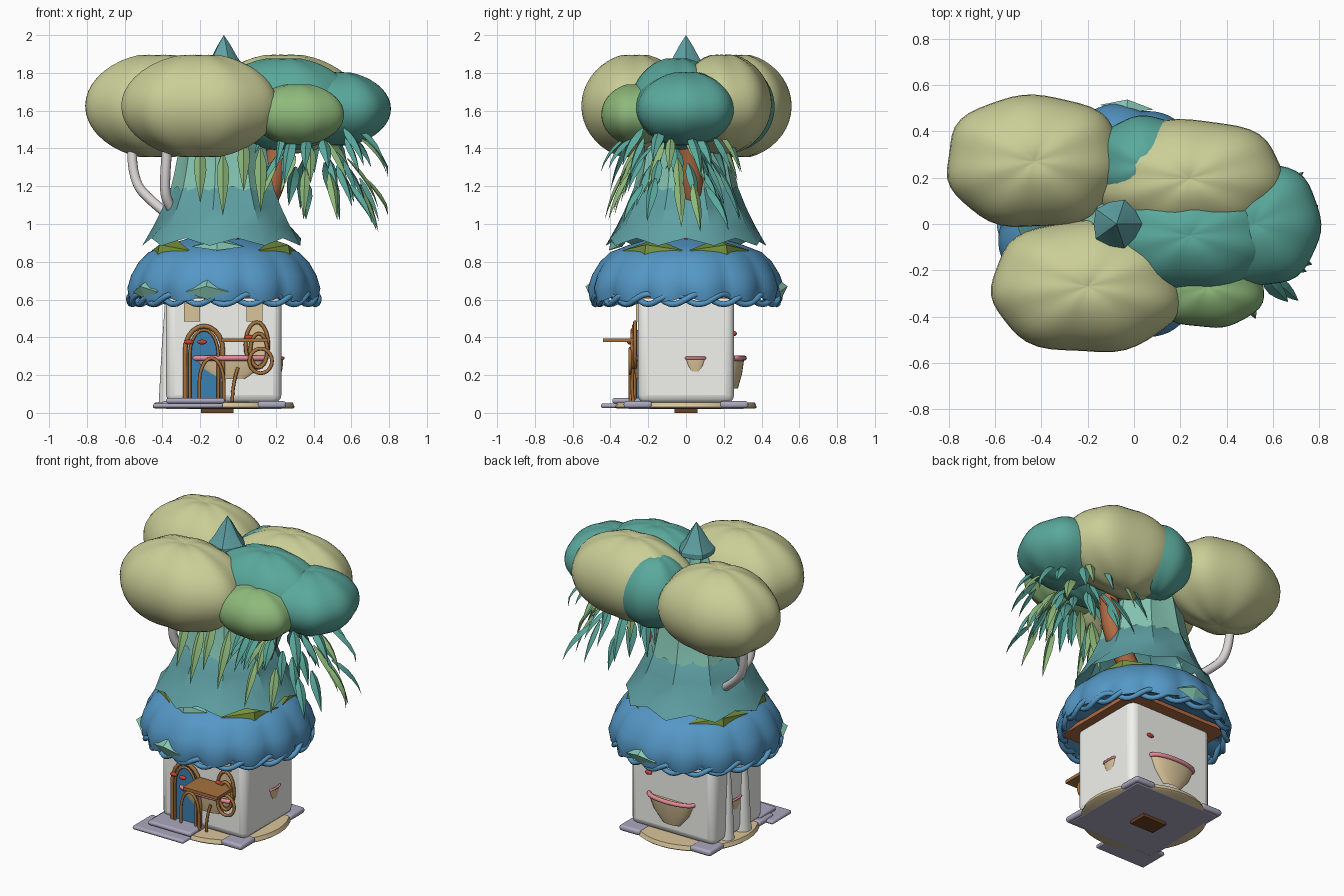
import bpy, math, random
from mathutils import Vector
from math import sin, cos, pi, radians

if "Cube" in bpy.data.objects:
    bpy.data.objects.remove(bpy.data.objects["Cube"])

random.seed(4)
CX = -0.075  # axis of the tower
HEX = dict(olive='C9CD95', teal='5AA79B', green='8DB87A', blue='5596C4', slate='5F9FA2', mint='84C4B0',
           bark='B06A45', wood='A5713F', door='3F7FB0', tan='D9C398', stone='A9A6BC', pink='E58A98',
           red='C8442F', moss='76903F', wall='F2F2EE', branch='DAD5D5', brown='6B4526')


def mat(name):
    m = bpy.data.materials.get(name)
    if not m:
        m = bpy.data.materials.new(name)
        c = [(int(HEX[name][i:i + 2], 16) / 255) ** 2.2 for i in (0, 2, 4)]
        m.diffuse_color = (*c, 1)
        m.use_nodes = True
        m.node_tree.nodes["Principled BSDF"].inputs["Base Color"].default_value = m.diffuse_color
    return m


def mesh(name, verts, faces, color, angle=40):
    me = bpy.data.meshes.new(name)
    me.from_pydata([tuple(v) for v in verts], [], faces)
    me.materials.append(mat(color))
    me.shade_smooth()
    me.set_sharp_from_angle(angle=radians(angle))
    ob = bpy.data.objects.new(name, me)
    bpy.context.collection.objects.link(ob)
    return ob


def lathe(name, prof, n, color, warp=None, angle=50, center=(CX, 0)):
    V, F = [], []
    for i, (r, z) in enumerate(prof):
        for k in range(n):
            a = 2 * pi * k / n
            rr, zz = warp(i, k, a, r, z) if warp else (r, z)
            V.append((center[0] + rr * cos(a), center[1] + rr * sin(a), zz))
    for i in range(len(prof) - 1):
        for k in range(n):
            j = (k + 1) % n
            F.append((i * n + k, i * n + j, i * n + n + j, i * n + n + k))
    return mesh(name, V, F, color, angle)


def box(name, x0, x1, y0, y1, z0, z1, color, bevel=0.0):
    V = [(x, y, z) for x in (x0, x1) for y in (y0, y1) for z in (z0, z1)]
    F = [(0, 1, 3, 2), (4, 6, 7, 5), (0, 4, 5, 1), (2, 3, 7, 6), (0, 2, 6, 4), (1, 5, 7, 3)]
    ob = mesh(name, V, F, color, 30)
    if bevel:
        b = ob.modifiers.new('bevel', 'BEVEL')
        b.width, b.segments = bevel, 3
    return ob


def tube(name, pts, r, color, closed=False, smooth=True):
    cu = bpy.data.curves.new(name, 'CURVE')
    cu.dimensions = '3D'
    cu.bevel_depth, cu.bevel_resolution, cu.use_fill_caps = r, 2, True
    sp = cu.splines.new('NURBS' if smooth else 'POLY')
    sp.points.add(len(pts) - 1)
    for p, q in zip(sp.points, pts):
        p.co = (*q, 1)
    sp.use_cyclic_u = closed
    if smooth:
        sp.use_endpoint_u, sp.order_u, sp.resolution_u = True, 3, 6
    cu.materials.append(mat(color))
    ob = bpy.data.objects.new(name, cu)
    bpy.context.collection.objects.link(ob)
    return ob


def blob(name, c, s, color, lobes=7, ph=0.0, amp=0.02):
    """Puffy foliage cushion, slightly squarish in plan, with soft lobes and dimpled poles."""
    n, m, V, F = 48, 22, [], []
    for i in range(m + 1):
        t = pi * i / m
        for k in range(n):
            a = 2 * pi * k / n
            sq = (abs(cos(a)) ** 2.3 + abs(sin(a)) ** 2.3) ** (-1 / 2.3)
            wave = cos(lobes * a + ph)
            rr = sin(t) ** 1.1 * sq * (1 + amp * (wave - 1) * sin(t) ** .5)
            z = cos(t) - 0.06 * math.copysign(math.exp(-(sin(t) / 0.15) ** 2), cos(t))
            z *= 1 + amp * wave * sin(t)
            V.append((c[0] + s[0] * rr * cos(a), c[1] + s[1] * rr * sin(a), c[2] + s[2] * z))
    for i in range(m):
        for k in range(n):
            j = (k + 1) % n
            F.append((i * n + k, i * n + n + k, i * n + n + j, i * n + j))
    return mesh(name, V, F, color, 80)


def leaf(name, start, ang, length, droop, width, color):
    """Folded blade that leaves outward and bends down."""
    d, side = Vector((cos(ang), sin(ang), 0)), Vector((-sin(ang), cos(ang), 0))
    V, F, p = [], [], Vector(start)
    for i, w in enumerate((0.25, 0.9, 1.0, 0.75, 0.4, 0.02)):
        e = droop + (1.4 - droop) * i / 5
        nrm = d * sin(e) + Vector((0, 0, cos(e)))
        hw = side * width * w / 2
        V += [p - hw - nrm * width * w * .2, p + nrm * width * w * .12, p + hw - nrm * width * w * .2]
        p = p + (d * cos(e) - Vector((0, 0, sin(e)))) * length / 5
    V = [(min(v.x, .795), v.y, v.z) for v in V]
    for i in range(5):
        b = i * 3
        F += [(b, b + 1, b + 4, b + 3), (b + 1, b + 2, b + 5, b + 4)]
    mesh(name, V, F, color, 20)


def flake(name, deg, half, r0, z0, r1, z1, color):
    """Diamond leaf lying on the roof."""
    P = lambda g, r, z: (CX + r * cos(radians(g)), r * sin(radians(g)), z)
    rm, zm = (r0 + r1) / 2 + .025, (z0 + z1) / 2 + .015
    V = [P(deg, r0, z0), P(deg - half, rm, zm - .03), P(deg, r1, z1), P(deg + half, rm, zm - .03), P(deg, rm + .02, zm)]
    mesh(name, V, [(0, 1, 4), (1, 2, 4), (2, 3, 4), (3, 0, 4)], color, 10)


# Base: stone slab, round tan plinth, underside patch, front steps
box('base_slab', CX - .31, CX + .31, -.31, .31, .02, .05, 'stone', .01)
lathe('plinth', [(0, .022), (.365, .022), (.375, .03), (.365, .055), (0, .06)], 40, 'tan')
for sx in (-1, 1):
    for sy in (-1, 1):
        x, y = CX + sx * .255, sy * .255
        box('corner_stone', x - .075, x + .075, y - .075, y + .075, .025, .062, 'stone', .015)
box('base_foot', CX - .12, CX + .05, -.06, .06, 0, .025, 'brown')
box('lower_step', -.45, -.08, -.45, -.25, .025, .05, 'stone', .012)
box('upper_step', -.38, -.07, -.39, -.22, .05, .078, 'stone', .012)

# House walls, side buttresses
box('house_wall', CX - .305, CX + .305, -.255, .255, .05, .64, 'wall', .045)
for y, r in ((-.06, .055), (.1, .045)):
    lathe('side_buttress', [(r, .05), (r * .7, .35), (r * .4, .58)], 14, 'wall', center=(-.365, y))

# Door with arched wooden frames
arch = lambda x, hw, z0, top, y: [(x - hw, y, z0)] + [
    (x + hw * cos(pi - pi * i / 10), y, top - .13 + .13 * sin(pi * i / 10)) for i in range(11)] + [(x + hw, y, z0)]
pts = arch(-.18, .085, .07, .44, -.262)
n = len(pts)
mesh('door', pts + [(x, y + .02, z) for x, y, z in pts],
     [tuple(range(n))] + [(i, (i + 1) % n, (i + 1) % n + n, i + n) for i in range(n)], 'door')
tube('door_frame_outer', arch(-.18, .1, .06, .46, -.275), .012, 'wood', smooth=False)
tube('door_frame_inner', arch(-.18, .075, .06, .44, -.285), .008, 'wood', smooth=False)
tube('low_arch', arch(-.14, .065, .06, .29, -.295), .009, 'wood', smooth=False)
tube('leaning_post', [(-.03, -.28, .06), (-.03, -.29, .15), (0, -.28, .24)], .009, 'wood')

# Round window with wooden rings, upper windows, awning board
ring = lambda x, z, rx, rz, y: [(x + rx * cos(2 * pi * i / 20), y, z + rz * sin(2 * pi * i / 20)) for i in range(20)]
mesh('window_pane', ring(.1, .36, .055, .11, -.262), [tuple(range(20))], 'tan')
for x, z, rx, rz, y in ((.1, .36, .06, .12, -.27), (.11, .33, .045, .09, -.285), (.12, .275, .06, .065, -.295)):
    tube('window_ring', ring(x, z, rx, rz, y), .01, 'wood', True, False)
for x in (-.24, .09):
    box('upper_window', x - .045, x + .04, -.265, -.25, .485, .58, 'tan')
box('awning_board', -.09, .16, -.44, -.27, .375, .395, 'wood')


# Flower boxes: half bowl with pink planting
def planter(center, deg, half, depth, z0, z1):
    V, F, m = [], [], 12
    c, s = cos(radians(deg)), sin(radians(deg))
    for w, z in ((.4, z0), (.8, (z0 + z1) / 2), (1, z1), (0, z1)):
        for k in range(m + 1):
            a = pi * k / m - pi / 2
            u, v = depth * w * cos(a), half * w * sin(a)
            V.append((center[0] + u * c - v * s, center[1] + u * s + v * c, z))
    for i in range(3):
        for k in range(m):
            b = i * (m + 1) + k
            F.append((b, b + 1, b + m + 2, b + m + 1))
    mesh('planter', V, F, 'tan')
    rim = V[2 * (m + 1):3 * (m + 1)]
    tube('planter_flowers', [(x, y, z + .005) for x, y, z in rim], min(.014, half * .15), 'pink', smooth=False)


planter((-.04, -.253), -90, .19, .03, .18, .285)
planter((CX, .253), 90, .16, .055, .13, .285)
planter((.228, .05), 0, .05, .012, .22, .285)
planter((-.378, .03), 180, .05, .012, .22, .285)
for x, y, z in ((-.26, -.29, .375), (-.19, -.3, .375), (.06, -.28, .4), (.09, .257, .42)):
    blob('red_berry', (x, y, z), (.025, .012, .013), 'red', 3, 0, 0)

# Scalloped blue roof, soffit and twisted rim
LOBES = 14


def scallop(i, k, a, r, z):
    f = max(0, 1 - abs(i - 2) / 5)
    w = abs(sin(a * LOBES / 2)) - .5
    return r + .025 * f * w, z - (.03 * w if 0 < i < 3 else 0)


lathe('blue_roof', [(.3, .64), (.465, .62), (.495, .605), (.51, .66), (.49, .73), (.45, .80), (.40, .85), (.3, .89), (.2, .92)],
      LOBES * 8, 'blue', scallop, 60)
box('soffit', CX - .36, CX + .36, -.33, .33, .605, .63, 'bark')
for ph in (0, pi):
    tube('roof_rim', [(CX + (.49 + .012 * cos(a * 11 + ph)) * cos(a), (.48 + .012 * cos(a * 11 + ph)) * sin(a),
                       .602 + .027 * sin(a * 11 + ph)) for a in [2 * pi * i / 132 for i in range(132)]],
         .016, 'blue', True, False)
for g in (-100, 85, 215):
    flake('roof_flake', g, 13, .485, .71, .505, .60, 'mint')
for g in (-32, 32, 148, 212):
    flake('moss_leaf', g, 30, .30, .92, .415, .83, 'moss')
flake('mint_leaf', -95, 22, .3, .93, .41, .86, 'mint')

# Petal skirts of the tower, with zigzag hems, and the spire
zig = lambda d: lambda i, k, a, r, z: (r + (.012 if k % 2 else -.012), z + ((d if k % 2 == 0 else 0) if i == 0 else 0))
lathe('lower_skirt', [(.42, .885), (.36, .99), (.31, 1.09), (.265, 1.2), (.2, 1.26)], 18, 'slate', zig(.04), 30)
lathe('upper_skirt', [(.275, 1.165), (.25, 1.27), (.225, 1.4), (.19, 1.55), (.1, 1.7), (.06, 1.85)], 18, 'mint', zig(.035), 30)
lathe('spire', [(.105, 1.80), (.105, 1.83), (.07, 1.88), (.035, 1.945), (0, 2.0)], 10, 'slate',
      lambda i, k, a, r, z: (r * (1.05 - .1 * (k % 2)), z), 20)

# Trunk and pale branches that hold up the foliage
tube('trunk', [(0, .02, .92), (.1, .03, 1.05), (.19, .03, 1.2), (.2, .02, 1.35), (.26, .02, 1.55)], .062, 'bark')
tube('left_branch', [(-.33, .1, 1.02), (-.44, .15, 1.1), (-.57, .2, 1.24), (-.56, .22, 1.45)], .027, 'branch')
tube('inner_branch', [(-.3, -.02, 1.02), (-.38, -.1, 1.1), (-.39, -.13, 1.25), (-.37, -.14, 1.45)], .027, 'branch')

# Foliage cushions
blob('crown_back_left', (-.43, .27, 1.625), (.385, .29, .28), 'olive', 7, 1.1)
blob('crown_front_left', (-.2, -.27, 1.625), (.42, .29, .28), 'olive', 7, 2.4)
blob('crown_back_right', (.24, .195, 1.635), (.41, .26, .27), 'olive', 7, .5)
blob('crown_teal_middle', (.24, -.05, 1.635), (.38, .25, .25), 'teal', 7, 2)
blob('crown_teal_right', (.52, 0, 1.61), (.29, .275, .2), 'teal', 7, .3)
blob('crown_green_front', (.32, -.27, 1.58), (.25, .18, .165), 'green', 7, 3)
blob('crown_teal_back', (.05, .25, 1.62), (.22, .22, .235), 'teal', 7, 1)

# Hanging leaves in staggered rings under the right-hand crown, plus some on the tower
for rx, ry, count, z, spread in ((.26, .24, 20, 1.5, .05), (.2, .19, 16, 1.36, .07), (.12, .10, 8, 1.42, .06),
                                 (.29, .26, 15, 1.24, .06)):
    for i in range(count):
        a = 2 * pi * i / count + random.uniform(-.15, .15)
        if cos(a) < -.35 and z < 1.3:
            continue
        leaf('hanging_leaf', (.38 + rx * cos(a), ry * sin(a) - .06, z + random.uniform(-spread, spread)), a,
             random.uniform(.2, .32), random.uniform(.5, 1.05), random.uniform(.05, .07),
             random.choice(('teal', 'teal', 'teal', 'green')))
for x, y, z in ((-.2, -.24, 1.4), (-.08, -.26, 1.37), (.03, -.3, 1.45), (.12, -.26, 1.4)):
    leaf('tower_leaf', (x, y, z), -pi / 2, random.uniform(.27, .4), 1.1, .065, random.choice(('teal', 'green')))
